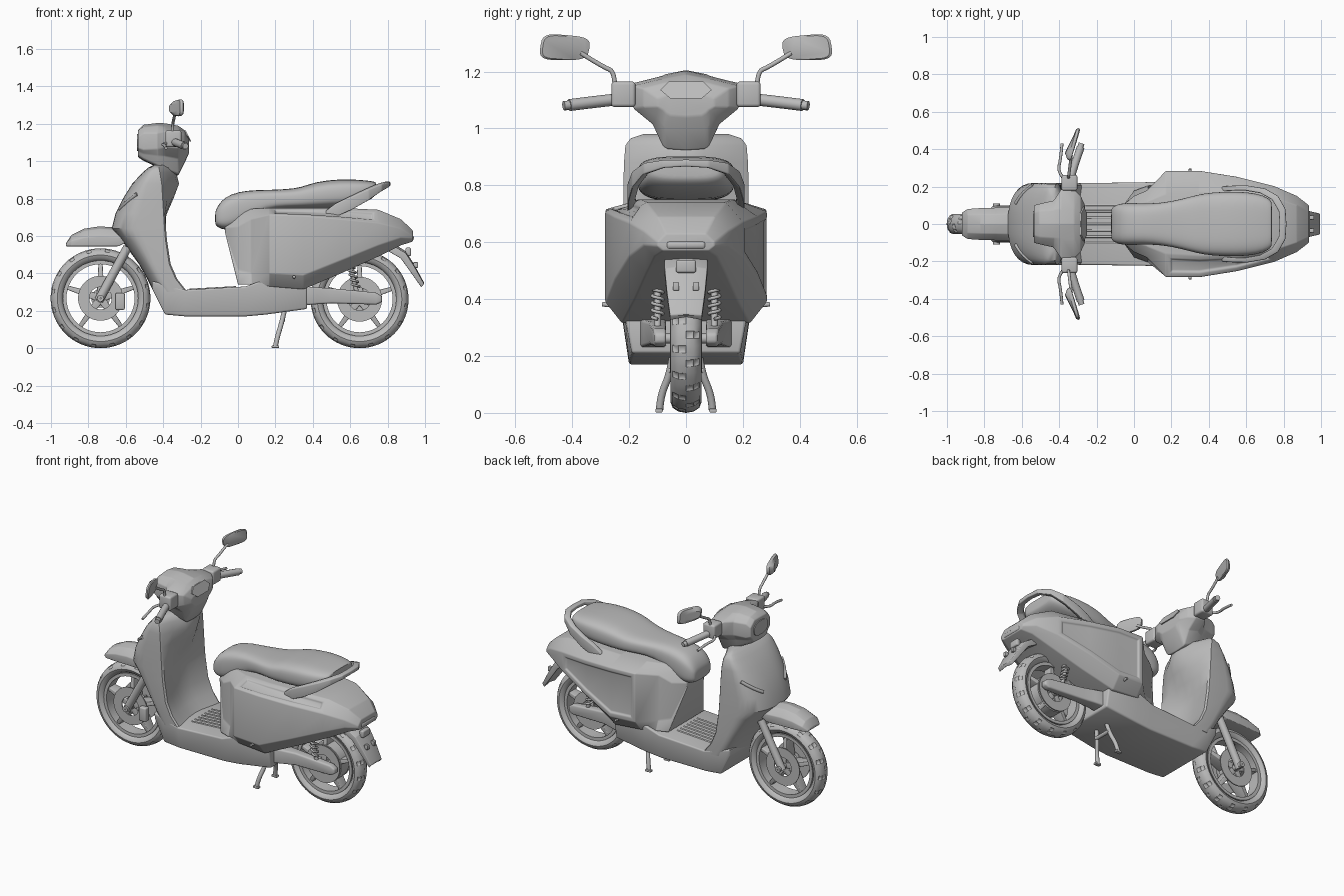
import bpy, bmesh, math
from mathutils import Vector

if bpy.data.objects.get("Cube"):
    bpy.data.objects.remove(bpy.data.objects["Cube"], do_unlink=True)

GREY = (0.5, 0.5, 0.5, 1)
mat = bpy.data.materials.new("plain grey")
mat.use_nodes = True
mat.diffuse_color = GREY
for node in mat.node_tree.nodes:
    if node.type == 'BSDF_PRINCIPLED':
        node.inputs["Base Color"].default_value = GREY
parts = []


def add(name, data):
    ob = bpy.data.objects.new(name, data)
    bpy.context.scene.collection.objects.link(ob)
    data.materials.append(mat)
    parts.append(ob)
    return ob


def loft(name, rings, loop=False, bevel=0, sub=0, edit=None):
    """Skin a list of rings; cap the ends unless the rings form a loop."""
    bm = bmesh.new()
    rows = [[bm.verts.new(p) for p in ring] for ring in rings]
    n = len(rows[0])
    pairs = list(zip(rows, rows[1:])) + ([(rows[-1], rows[0])] if loop else [])
    grid = [[bm.faces.new((a[j], a[(j + 1) % n], b[(j + 1) % n], b[j])) for j in range(n)]
            for a, b in pairs]
    if not loop:
        bm.faces.new(rows[0])
        bm.faces.new(rows[-1])
    bmesh.ops.recalc_face_normals(bm, faces=bm.faces[:])
    if edit:
        edit(bm, grid)
    me = bpy.data.meshes.new(name)
    bm.to_mesh(me)
    bm.free()
    ob = add(name, me)
    if bevel:
        m = ob.modifiers.new("bevel", 'BEVEL')
        m.width, m.segments, m.limit_method = bevel, 3, 'ANGLE'
        m.angle_limit = math.radians(20)
    if sub:
        ob.modifiers.new("smooth", 'SUBSURF').levels = sub
    return ob


def sym(half):
    """Close a half ring across y = 0."""
    return half + [(x, -y, z) for x, y, z in reversed(half) if y > 0]


def oval(p=0.6, n=24):
    """Rounded box outline of unit half size."""
    r = []
    for i in range(n):
        c, s = math.cos(math.tau * i / n), math.sin(math.tau * i / n)
        r.append((math.copysign(abs(c) ** p, c), math.copysign(abs(s) ** p, s)))
    return r


def along_x(x, lo, hi, w):
    return [(x, w * a, (lo + hi) / 2 + (hi - lo) / 2 * b) for a, b in oval()]


def box(name, c, s, bevel=0.008):
    x, y, z = (v / 2 for v in s)
    ring = lambda k: [(c[0] + a * x, c[1] + b * y, c[2] + k * z)
                      for a, b in ((1, 1), (-1, 1), (-1, -1), (1, -1))]
    return loft(name, [ring(-1), ring(1)], bevel=bevel)


def tube(name, pts, r):
    cu = bpy.data.curves.new(name, 'CURVE')
    cu.dimensions, cu.bevel_depth, cu.bevel_resolution, cu.use_fill_caps = '3D', r, 4, True
    sp = cu.splines.new('NURBS')
    sp.points.add(len(pts) - 1)
    for i, p in enumerate(pts):
        sp.points[i].co = (*p, 1)
    sp.use_endpoint_u, sp.order_u, sp.resolution_u = True, min(3, len(pts)), 5
    return add(name, cu)


def flip(pts, s):
    return [(x, y * s, z) for x, y, z in pts]


def lathe(name, cx, cz, profile, steps=48, edit=None):
    rings = []
    for i in range(steps):
        c, s = math.cos(math.tau * i / steps), math.sin(math.tau * i / steps)
        rings.append([(cx + r * c, y, cz + r * s) for r, y in profile])
    return loft(name, rings, True, edit=edit)


def band(r0, r1, y0, y1):
    return [(r0, y0), (r1, y0), (r1, y1), (r0, y1)]


# Wheels: grooved tyre, rim, hub, brake disc and five spokes
def tread(bm, grid):
    cut = [row[j] for i, row in enumerate(grid) for j in range(len(row))
           if (i % 4 == 0 and j in (0, 1)) or (i % 4 == 2 and j in (10, 11))]
    bmesh.ops.inset_individual(bm, faces=cut, thickness=0.009, depth=-0.004)


def wheel(name, cx, cz, R, hub):
    circle = [(R - 0.036 + 0.036 * math.cos(math.tau * k / 12), 0.054 * math.sin(math.tau * k / 12))
              for k in range(12)]
    lathe(name + "_tyre", cx, cz, circle, 64, tread)
    lathe(name + "_rim", cx, cz, band(R - 0.085, R - 0.065, -0.04, 0.04))
    lathe(name + "_hub", cx, cz, band(0.005, hub, -0.04, 0.04), 32)
    lathe(name + "_axle", cx, cz, band(0.003, 0.018, -0.11, 0.11), 16)
    for s in (-1, 1):
        lathe(name + "_disc", cx, cz, band(0.06, 0.12, s * 0.05, s * 0.056))
    for k in range(5):
        a = math.tau * k / 5 + math.pi / 2
        d, t = Vector((math.cos(a), 0, math.sin(a))), Vector((-math.sin(a), 0, math.cos(a)))
        ring = lambda r, w, h: [Vector((cx, q * h, cz)) + d * r + t * p * w
                                for p, q in ((1, 1), (-1, 1), (-1, -1), (1, -1))]
        loft(name + "_spoke", [ring(0.02, 0.02, 0.05), ring(R - 0.08, 0.011, 0.03)], bevel=0.004)


wheel("front_wheel", -0.735, 0.267, 0.267, 0.05)
wheel("rear_wheel", 0.65, 0.262, 0.262, 0.12)

# Front fender
loft("front_fender", [sym([(x, 0, hi), (x, w * .6, hi - (hi - lo) * .12), (x, w, lo + (hi - lo) * .5),
                           (x, w, lo), (x, 0, lo)])
     for x, lo, hi, w in ((-.92, .545, .56, .06), (-.89, .545, .605, .08), (-.82, .545, .64, .085),
                          (-.74, .545, .652, .087), (-.64, .545, .645, .09), (-.57, .58, .635, .085))],
     bevel=0.01)

# Leg shield: rounded front, hollow back that bulges around the steering column
shield = []
for z, xf, xb, xc, w in ((.98, -.45, -.42, -.37, .15), (.965, -.48, -.415, -.345, .195),
                         (.94, -.51, -.41, -.33, .213), (.88, -.565, -.4, -.315, .218),
                         (.8, -.615, -.395, -.345, .22), (.72, -.655, -.39, -.38, .22),
                         (.64, -.675, -.385, -.41, .22), (.58, -.625, -.38, -.41, .22),
                         (.45, -.53, -.36, -.39, .22), (.37, -.485, -.325, -.35, .218),
                         (.3, -.45, -.27, -.29, .215)):
    xe = (xf + xb) / 2
    half = []
    for i in range(9):
        t = math.pi / 2 * i / 8
        half.append((xe - (xe - xf) * max(math.cos(t), 0) ** .85, w * math.sin(t) ** .85, z))
    shield.append(sym(half + [(xb - .008, w, z), (xb, w * .95, z), (xb * .65 + xc * .35, w * .65, z),
                              (xb * .15 + xc * .85, w * .3, z), (xc, 0, z)]))
loft("leg_shield", shield)

# Floor board with ribs
loft("floor_board", [sym([(x, 0, zt), (x, wt, zt), (x, wb, zb), (x, 0, zb)])
                     for x, zb, zt, wb, wt in ((-.46, .32, .36, .2, .212), (-.39, .18, .34, .2, .215),
                                               (-.28, .17, .312, .2, .22), (.04, .17, .33, .2, .224),
                                               (.15, .18, .37, .2, .228), (.37, .21, .34, .19, .215))],
     bevel=0.01)
for k in range(-3, 4):
    tube("floor_rib", [(-.26, k * .034, .312), (-.01, k * .034, .326)], 0.006)

# Rear body with recessed side panels
def panels(bm, grid):
    for j in (2, 8):
        region = [grid[i][j] for i in range(3, 6)]
        bmesh.ops.inset_region(bm, faces=region, thickness=0.025, use_even_offset=True)
        bmesh.ops.inset_region(bm, faces=region, thickness=0.008, depth=-0.01, use_even_offset=True)


body = []
for x, zt, wt, zs, w, zm, wl, zl in ((-.07, .66, .07, .645, .09, .63, .08, .62),
                                     (0, .71, .10, .65, .15, .42, .18, .34),
                                     (.07, .745, .12, .69, .18, .4, .205, .34),
                                     (.17, .75, .16, .715, .283, .4, .225, .33),
                                     (.35, .75, .17, .708, .284, .39, .225, .315),
                                     (.55, .75, .165, .69, .252, .47, .18, .40),
                                     (.75, .74, .14, .67, .202, .55, .14, .49),
                                     (.87, .69, .10, .64, .15, .59, .11, .55),
                                     (.935, .63, .07, .6, .1, .585, .08, .57)):
    body.append(sym([(x, 0, zt), (x, wt, zt), (x, w, zs), (x, w, zm), (x, wl, zl), (x, 0, zl)]))
loft("rear_body", body, bevel=0.008, edit=panels)

# Seat with a narrow waist and a raised pillion half
loft("seat", [along_x(*s) for s in ((-.122, .67, .72, .07), (-.12, .655, .74, .088), (-.09, .635, .79, .106),
                                    (-.04, .63, .825, .114), (.05, .67, .845, .11), (.15, .74, .846, .112),
                                    (.26, .745, .85, .135), (.34, .745, .86, .157), (.41, .745, .89, .17),
                                    (.55, .75, .906, .176), (.66, .77, .9, .165), (.72, .8, .893, .14),
                                    (.735, .82, .888, .12), (.737, .83, .885, .11))], sub=1)

# Grab rail: a flat blade wrapped around the seat
blade = [(.47, .2, .715, .02), (.53, .205, .74, .035), (.61, .205, .775, .036), (.7, .19, .82, .03),
         (.77, .15, .858, .02), (.81, .08, .875, .014), (.815, 0, .878, .012)]
blade += [(x, -y, z, h) for x, y, z, h in blade[-2::-1]]
loft("grab_rail", [[(x, y, z + h), (x, y, z - h), (.45 + (x - .45) * .9, y * .87, z - h * .8),
                    (.45 + (x - .45) * .9, y * .87, z + h)] for x, y, z, h in blade], bevel=0.006)

# Handlebar cover with a concave lower waist, headlight and dashboard
cover = ((-.535, 1.165, .06, 1.165, .1, 1.13, 1.07, .07, 1.03),
         (-.505, 1.195, .07, 1.183, .108, 1.15, 1.06, .075, 1.01),
         (-.43, 1.205, .075, 1.19, .125, 1.15, 1.065, .09, .975),
         (-.39, 1.203, .08, 1.185, .185, 1.16, 1.075, .09, .955),
         (-.32, 1.19, .08, 1.175, .185, 1.15, 1.07, .08, .93),
         (-.285, 1.165, .075, 1.16, .15, 1.14, 1.075, .08, 1.0),
         (-.262, 1.12, .065, 1.118, .1, 1.105, 1.075, .07, 1.05))
loft("handlebar_cover", [sym([(x, 0, zt), (x, ya, za), (x, w, zu), (x, w, zd), (x, yb * .65 + w * .35, zd * .6 + zb * .4),
                              (x, yb, zb + .005), (x, yb * .8, zb - .004), (x, 0, zb - .008)])
                         for x, zt, ya, za, w, zu, zd, yb, zb in cover], bevel=0.006)
loft("headlight", [[(x, a * .07, 1.1 + b * .045) for a, b in oval(.8)] for x in (-.54, -.532)])
loft("dashboard", [[(d - .262 - .5 * (z - 1.12), y, z) for y, z in ((-.055, 1.105), (.055, 1.105), (.09, 1.135),
                   (.06, 1.165), (-.06, 1.165), (-.09, 1.135))] for d in (-.004, .004)])

# Tail lamp, rear mudguard and plate holder
box("tail_lamp", (.915, 0, .59), (.05, .14, .03), 0.012)
loft("rear_mudguard", [sym([(x + t, 0, z + t), (x + t, w, z + t * .6), (x, w, z - .01), (x, 0, z)])
                       for x, z, w, t in ((.8, .53, .076, .03), (.87, .49, .075, .028), (.92, .42, .068, .024),
                                          (.98, .335, .056, .015))], bevel=0.004)
box("plate_holder", (.91, 0, .515), (.03, .07, .045))

# Paired parts on the left and right
for s, side in ((1, "left_"), (-1, "right_")):
    tube(side + "fork", flip([(-.745, .075, .255), (-.59, .075, .54)], s), 0.024)
    tube(side + "turn_signal", flip([(-.632, .11, .745), (-.602, .165, .775), (-.54, .208, .825)], s), 0.01)
    tube(side + "grip", flip([(-.355, .18, 1.108), (-.335, .27, 1.1), (-.285, .41, 1.082)], s), 0.021)
    tube(side + "bar_end", flip([(-.29, .4, 1.083), (-.28, .43, 1.08)], s), 0.016)
    tube(side + "lever", flip([(-.36, .23, 1.1), (-.41, .27, 1.09), (-.39, .36, 1.085), (-.385, .43, 1.07)], s), 0.008)
    box(side + "switch_box", (-.345, s * .22, 1.12), (.085, .085, .09), 0.012)
    tube(side + "mirror_stem", flip([(-.35, .25, 1.14), (-.35, .25, 1.2), (-.345, .29, 1.215),
                                     (-.335, .37, 1.265)], s), 0.008)
    loft(side + "mirror", [[(-.325 + d + .28 * a * .085, s * (.426 + (a - .08 * b) * .086 * k),
                             1.284 + (b * (.044 + .004 * a) + a * .004) * k)
                            for a, b in oval(.55)] for d, k in ((-.02, .55), (-.008, .92), (.008, 1), (.012, .9))])
    # Swing arm, rear shock and spring
    loft(side + "swing_arm", [[(x, s * y, z + q * h) for y, q in ((.07, 1), (w, 1), (w, -1), (.07, -1))]
                              for x, z, h, w in ((.31, .27, .03, .145), (.36, .28, .05, .162), (.42, .28, .045, .15),
                                                 (.5, .28, .04, .13), (.74, .265, .032, .115),
                                                 (.77, .262, .015, .11))], bevel=0.01)
    tube(side + "shock", flip([(.64, .1, .28), (.57, .1, .56)], s), 0.012)
    coil = []
    for i in range(65):
        a, f = i * math.pi / 4, i / 64
        coil.append((.63 - .05 * f + .02 * math.cos(a), s * (.1 + .02 * math.sin(a)), .33 + .2 * f))
    tube(side + "spring", coil, 0.006)
    # Passenger peg and centre stand leg
    tube(side + "foot_peg", flip([(.3, .18, .37), (.3, .295, .382)], s), 0.008)
    tube(side + "stand_leg", flip([(.25, .045, .21), (.235, .055, .14), (.21, .09, .06), (.2, .093, .01)], s), 0.013)
    box(side + "stand_foot", (.2, s * .095, .008), (.04, .025, .014), 0.004)
    box(side + "reflector", (.95, s * .035, .445), (.025, .022, .03), 0.004)
tube("stand_bar", [(.24, -.06, .15), (.24, .06, .15)], 0.012)
box("brake_caliper", (-.63, -.065, .25), (.05, .04, .09))

# Apply modifiers and curves, then shade smooth with sharp edges kept
bpy.ops.object.select_all(action='DESELECT')
for ob in parts:
    ob.select_set(True)
bpy.context.view_layer.objects.active = parts[0]
bpy.ops.object.convert(target='MESH')
bpy.ops.object.shade_smooth_by_angle(angle=math.radians(35))
